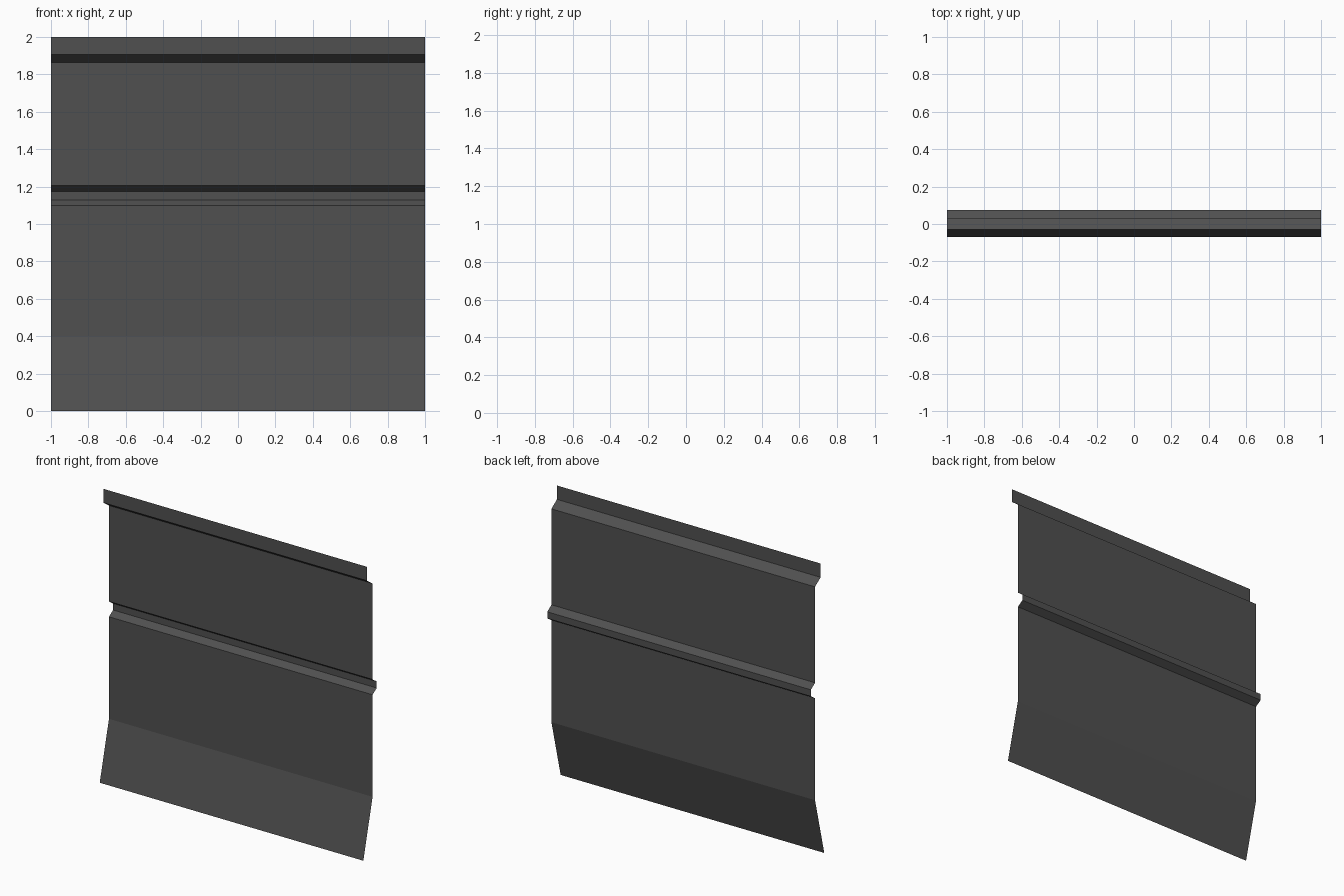
import bpy, bmesh

if "Cube" in bpy.data.objects:
    bpy.data.objects.remove(bpy.data.objects["Cube"])

# Side profile of the sheet (y, z), from top lip down to the flared foot
PROFILE = [
    (-0.03, 2.00), (-0.03, 1.905),   # top lip
    (0.03, 1.863), (0.03, 1.205),    # upper panel
    (0.075, 1.174), (0.075, 1.129),  # recessed groove
    (0.03, 1.10), (0.03, 0.40),      # lower panel
    (-0.07, 0.00),                   # flared foot
]

# Open sheet swept across the width
bm = bmesh.new()
verts = [bm.verts.new((-1, y, z)) for y, z in PROFILE]
edges = [bm.edges.new(pair) for pair in zip(verts, verts[1:])]
swept = bmesh.ops.extrude_edge_only(bm, edges=edges)["geom"]
bmesh.ops.translate(bm, vec=(2, 0, 0),
                    verts=[g for g in swept if isinstance(g, bmesh.types.BMVert)])

# Faces point to the front
bm.normal_update()
bmesh.ops.reverse_faces(bm, faces=[f for f in bm.faces if f.normal.y > 0])
mesh = bpy.data.meshes.new("wall_panel")
bm.to_mesh(mesh)
bm.free()

# Dark grey finish
mat = bpy.data.materials.new("dark_grey")
mat.diffuse_color = (0.08, 0.08, 0.08, 1)
mat.use_nodes = True
mat.node_tree.nodes["Principled BSDF"].inputs["Base Color"].default_value = mat.diffuse_color
mesh.materials.append(mat)
panel = bpy.data.objects.new("wall_panel", mesh)
bpy.context.collection.objects.link(panel)
